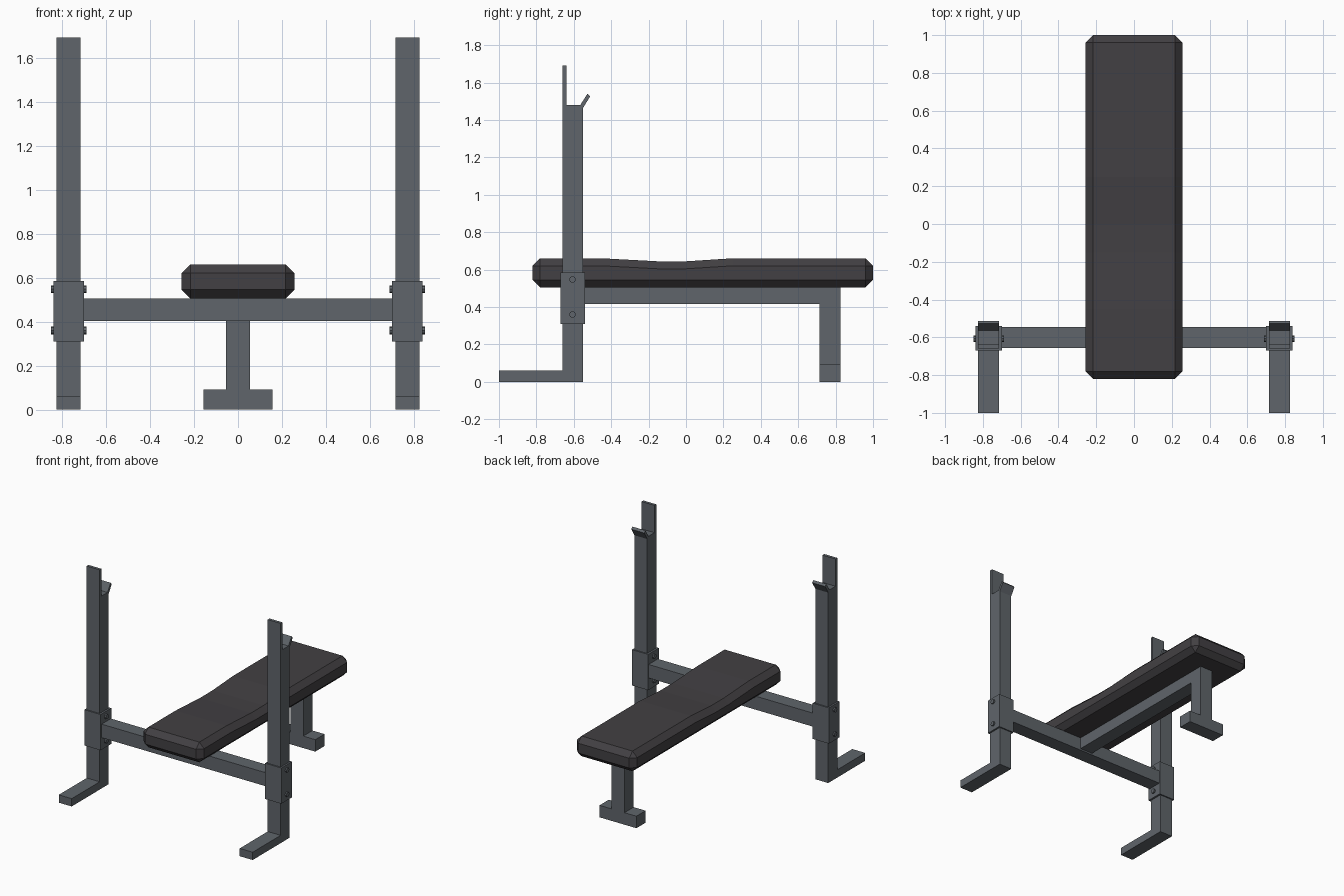
import bpy, bmesh, math
from mathutils import Vector, Matrix

if "Cube" in bpy.data.objects:
    bpy.data.objects.remove(bpy.data.objects["Cube"])


def material(name, rgb):
    m = bpy.data.materials.new(name)
    m.diffuse_color = (*rgb, 1)
    m.use_nodes = True
    m.node_tree.nodes["Principled BSDF"].inputs["Base Color"].default_value = m.diffuse_color
    return m


STEEL = material("grey steel", (0.115, 0.130, 0.145))
VINYL = material("dark vinyl", (0.055, 0.051, 0.056))


def finish(name, bm, mat):
    bmesh.ops.recalc_face_normals(bm, faces=bm.faces)
    me = bpy.data.meshes.new(name)
    bm.to_mesh(me)
    bm.free()
    me.materials.append(mat)
    ob = bpy.data.objects.new(name, me)
    bpy.context.collection.objects.link(ob)
    return ob


def box_bm(lo, hi):
    lo, hi = Vector(lo), Vector(hi)
    bm = bmesh.new()
    bmesh.ops.create_cube(bm, size=1, matrix=Matrix.Translation((lo + hi) / 2)
                          @ Matrix.Diagonal((*(hi - lo), 1)))
    return bm


def box(name, lo, hi, mat=STEEL):
    return finish(name, box_bm(lo, hi), mat)


def extrude_x(name, profile, x0, x1, mat=STEEL):
    bm = bmesh.new()
    face = bm.faces.new([bm.verts.new((x0, y, z)) for y, z in profile])
    ext = bmesh.ops.extrude_face_region(bm, geom=[face])
    bmesh.ops.translate(bm, vec=(x1 - x0, 0, 0),
                        verts=[v for v in ext["geom"] if isinstance(v, bmesh.types.BMVert)])
    return finish(name, bm, mat)


# Upright with floor foot, tall back plate and angled bar hook, as one side profile
UPRIGHT = [(-1, 0), (-0.55, 0), (-0.55, 1.465), (-0.513, 1.525), (-0.527, 1.54),
           (-0.565, 1.48), (-0.638, 1.48), (-0.638, 1.69), (-0.66, 1.69),
           (-0.66, 0.06), (-1, 0.06)]

for side, s in (("left", -1), ("right", 1)):
    extrude_x(side + "_upright", UPRIGHT, s * 0.715, s * 0.825)
    # Clamping sleeve around the upright
    xs = sorted((s * 0.70, s * 0.838))
    box(side + "_sleeve", (xs[0], -0.67, 0.31), (xs[1], -0.54, 0.585))
    # Through bolts, showing on both faces of the sleeve
    for tag, z in (("upper", 0.547), ("lower", 0.36)):
        bm = bmesh.new()
        bmesh.ops.create_cone(bm, cap_ends=True, segments=8, radius1=0.018, radius2=0.018,
                              depth=0.162, matrix=Matrix.Translation((s * 0.769, -0.607, z))
                              @ Matrix.Rotation(math.pi / 2, 4, 'Y'))
        finish(f"{side}_{tag}_bolt", bm, STEEL)

# Frame bars and rear leg
box("crossbar", (-0.70, -0.657, 0.402), (0.70, -0.545, 0.506))
box("spine_bar", (-0.055, -0.56, 0.415), (0.055, 0.72, 0.506))
box("rear_leg", (-0.055, 0.715, 0.09), (0.055, 0.827, 0.506))
box("rear_foot", (-0.157, 0.715, 0), (0.157, 0.827, 0.092))

# Chamfered pad with a shallow dip in the middle
bm = box_bm((-0.257, -0.82, 0.505), (0.257, 1, 0.66))
bmesh.ops.bevel(bm, geom=bm.edges[:], offset=0.04, segments=1, affect='EDGES')
for y in (-0.45, -0.15, 0.0, 0.25):
    bmesh.ops.bisect_plane(bm, geom=bm.verts[:] + bm.edges[:] + bm.faces[:],
                           plane_co=(0, y, 0), plane_no=(0, 1, 0))
for v in bm.verts:
    if v.co.z > 0.6 and -0.2 < v.co.y < 0.1:
        v.co.z -= 0.016
finish("bench_pad", bm, VINYL)
